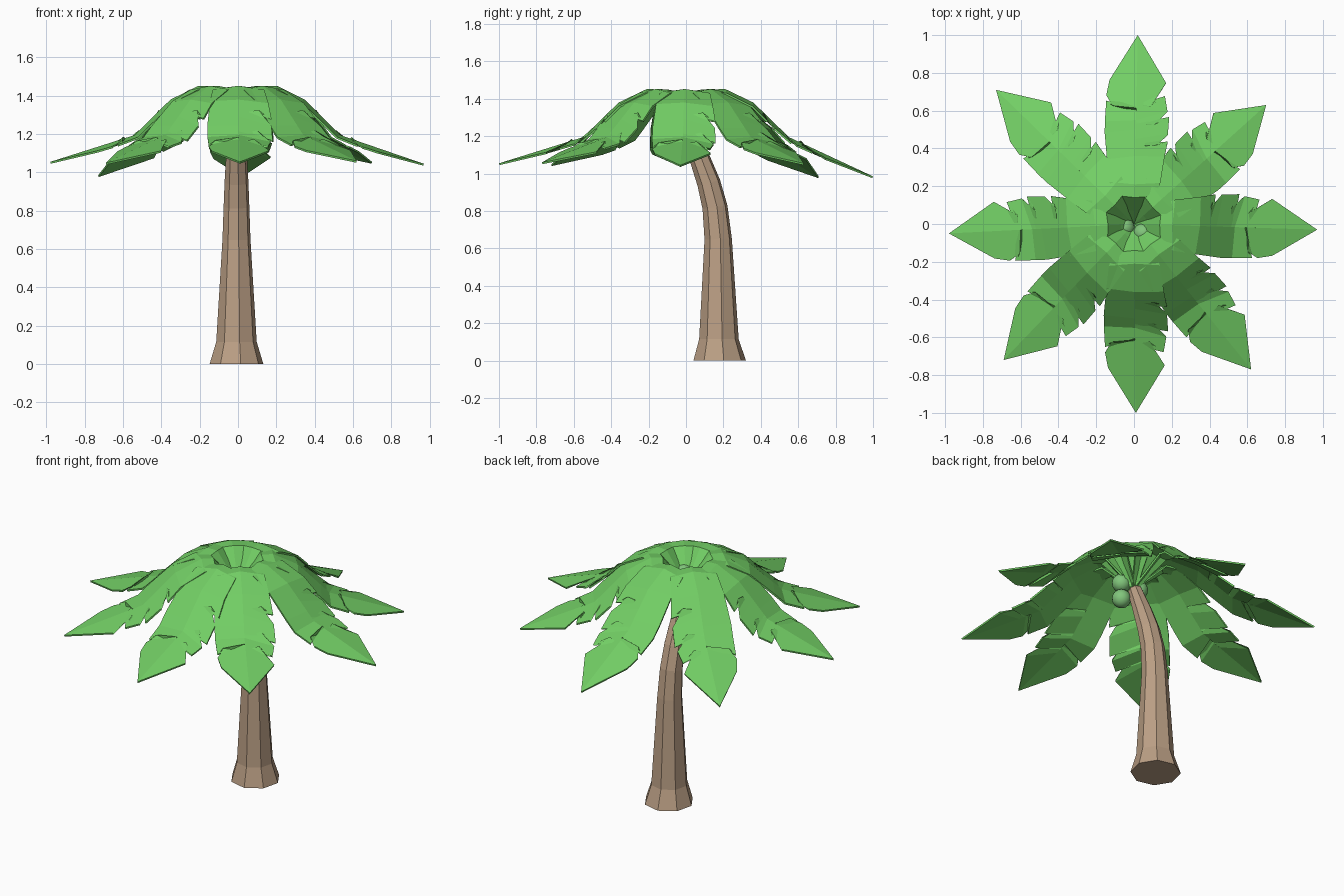
import bpy, bmesh, math
from mathutils import Vector

if "Cube" in bpy.data.objects:
    bpy.data.objects.remove(bpy.data.objects["Cube"])


def material(name, rgb):
    m = bpy.data.materials.new(name)
    m.diffuse_color = (*rgb, 1)
    m.use_nodes = True
    m.node_tree.nodes["Principled BSDF"].inputs["Base Color"].default_value = m.diffuse_color
    return m


GREEN = material("leaf green", (0.17, 0.62, 0.13))
BROWN = material("trunk brown", (0.50, 0.35, 0.235))
NUT = material("coconut green", (0.22, 0.56, 0.20))


def finish(bm, name, mat):
    me = bpy.data.meshes.new(name)
    bm.to_mesh(me)
    bm.free()
    me.materials.append(mat)
    ob = bpy.data.objects.new(name, me)
    bpy.context.collection.objects.link(ob)
    return ob


# Trunk: eight-sided rings (y, z, radius, tilt) along a bending path
bm = bmesh.new()
path = [(0.18, 0, 0.142, 0), (0.176, 0.115, 0.107, 0), (0.172, 0.65, 0.074, 0.05),
        (0.155, 0.82, 0.068, 0.14), (0.122, 0.95, 0.063, 0.28),
        (0.07, 1.09, 0.055, 0.4), (0.0, 1.26, 0.042, 0.4)]
rings = []
for y, z, r, tilt in path:
    ring = []
    for i in range(8):
        a = math.tau * (i + 0.2) / 8
        u, v = r * math.cos(a), r * math.sin(a)
        ring.append(bm.verts.new((-0.008 + u, y + v * math.cos(tilt), z + v * math.sin(tilt))))
    rings.append(ring)
for a, b in zip(rings, rings[1:]):
    for i in range(8):
        j = (i + 1) % 8
        bm.faces.new((a[i], a[j], b[j], b[i]))
bm.faces.new(rings[0][::-1])
bm.faces.new(rings[-1])
finish(bm, "trunk", BROWN)

# Frond arc: (distance, height); the last height is set per frond
ARC = [(0, 1.28), (0.07, 1.36), (0.14, 1.45), (0.21, 1.452), (0.36, 1.38), (0.55, 1.195)]
# Edge rows: (midrib distance, edge distance, half width); dips are slits
TORN = [(0, 0, 0.02), (0.07, 0.07, 0.06), (0.14, 0.15, 0.11), (0.21, 0.22, 0.135),
        (0.36, 0.36, 0.155), (0.42, 0.44, 0.17), (0.43, 0.41, 0.10), (0.45, 0.48, 0.17),
        (0.53, 0.57, 0.175), (0.54, 0.52, 0.09), (0.55, 0.60, 0.165),
        (0.63, 0.68, 0.15), (0.64, 0.62, 0.075), (0.67, 0.75, 0.155), (1, 1, 0)]
WHOLE = [(0, 0, 0.02), (0.07, 0.07, 0.06), (0.14, 0.15, 0.11), (0.21, 0.22, 0.135),
         (0.36, 0.34, 0.15), (0.50, 0.48, 0.165), (0.55, 0.54, 0.165), (0.60, 0.65, 0.16),
         (0.61, 0.62, 0.125), (0.63, 0.68, 0.16), (0.70, 0.76, 0.145), (1, 1, 0)]


def height(r, tip_z):
    pts = ARC + [(1.0, tip_z)]
    for (r0, z0), (r1, z1) in zip(pts, pts[1:]):
        if r <= r1:
            return z0 + (z1 - z0) * (r - r0) / (r1 - r0)
    return tip_z


def frond(name, x, y, tip_z, torn_side):
    out = Vector((x, y, 0))
    left = Vector((-y, x, 0)).normalized()
    bm = bmesh.new()
    for side in (1, -1):
        prev = None
        for m, e, w in (TORN if side == torn_side else WHOLE):
            mid = bm.verts.new(out * m + Vector((0, 0, height(m, tip_z))))
            edge = bm.verts.new(out * e + left * (side * w)
                                + Vector((0, 0, height(e, tip_z) - 0.12 * w)))
            if prev:
                quad = (prev[0], mid, edge, prev[1])
                bm.faces.new(quad if side > 0 else quad[::-1])
            prev = mid, edge
    bmesh.ops.remove_doubles(bm, verts=bm.verts, dist=0.0005)
    ob = finish(bm, name, GREEN)
    mod = ob.modifiers.new("thickness", 'SOLIDIFY')
    mod.thickness = 0.01


# Fronds: tip x, y, z and which side is torn (1 = counter-clockwise)
FRONDS = [(0.97, -0.03, 1.045, 1), (0.70, 0.63, 1.055, 1), (0.02, 1.0, 0.985, -1),
          (-0.73, 0.71, 0.985, -1), (-0.98, -0.05, 1.055, -1), (-0.69, -0.72, 1.05, 1),
          (0.01, -1.0, 1.055, 1), (0.62, -0.77, 1.06, 1)]
for i, f in enumerate(FRONDS):
    frond(f"frond_{i + 1}", *f)

# Coconuts under the crown
for i, c in enumerate([(0.05, -0.05, 1.31), (-0.05, -0.02, 1.29), (0.05, -0.05, 1.21)]):
    bm = bmesh.new()
    bmesh.ops.create_uvsphere(bm, u_segments=16, v_segments=10, radius=0.054)
    bmesh.ops.translate(bm, verts=bm.verts, vec=c)
    for face in bm.faces:
        face.smooth = True
    finish(bm, f"coconut_{i + 1}", NUT)
